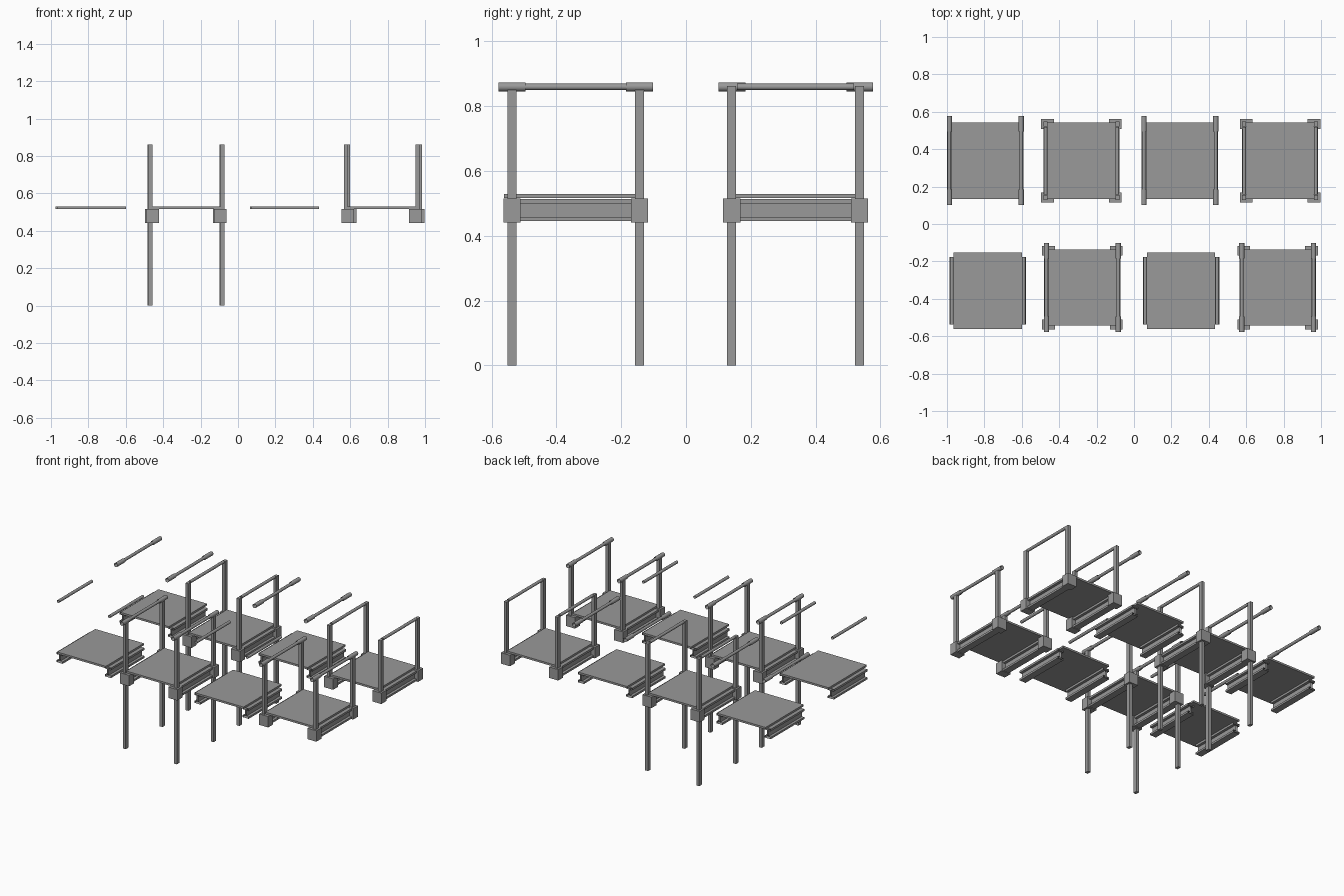
import bpy, bmesh
from mathutils import Matrix, Vector

if "Cube" in bpy.data.objects:
    bpy.data.objects.remove(bpy.data.objects["Cube"], do_unlink=True)

steel = bpy.data.materials.new("steel_grey")
steel.use_nodes = True
GREY = (0.32, 0.32, 0.32, 1)
steel.diffuse_color = GREY
steel.node_tree.nodes["Principled BSDF"].inputs["Base Color"].default_value = GREY

RAIL_Z = 0.859
SIDES = (-1, 1)


def finish(name, bm, smooth=False):
    bmesh.ops.recalc_face_normals(bm, faces=bm.faces)
    mesh = bpy.data.meshes.new(name)
    bm.to_mesh(mesh)
    bm.free()
    mesh.materials.append(steel)
    for face in mesh.polygons:
        face.use_smooth = smooth
    obj = bpy.data.objects.new(name, mesh)
    bpy.context.collection.objects.link(obj)


def box(name, centre, size):
    bm = bmesh.new()
    matrix = Matrix.Translation(centre) @ Matrix.Diagonal((*size, 1))
    bmesh.ops.create_cube(bm, size=1, matrix=matrix)
    finish(name, bm)


def tube(name, x, y, length, radius):
    # Open-ended round tube running along y
    bm = bmesh.new()
    matrix = Matrix.Translation((x, y, RAIL_Z)) @ Matrix.Rotation(1.5708, 4, "X")
    bmesh.ops.create_cone(bm, cap_ends=False, segments=16, radius1=radius,
                          radius2=radius, depth=length, matrix=matrix)
    finish(name, bm, smooth=True)


def beam(name, x, y):
    # Open-ended I section running along y
    w, t, bottom, low, high, top = 0.023, 0.005, 0.445, 0.458, 0.499, 0.513
    half = [(w, bottom), (w, low), (t, low), (t, high), (w, high), (w, top)]
    outline = half + [(-a, b) for a, b in reversed(half)]
    bm = bmesh.new()
    ends = [[bm.verts.new((x + a, y + 0.18 * s, b)) for a, b in outline] for s in SIDES]
    for i in range(len(outline)):
        j = (i + 1) % len(outline)
        bm.faces.new((ends[0][i], ends[0][j], ends[1][j], ends[1][i]))
    finish(name, bm)


def module(name, x, y, posts, legs, long_rail):
    box(name + "_deck_plate", (x, y, 0.522), (0.364, 0.408, 0.013))
    for side in SIDES:
        tag = name + ("_left" if side > 0 else "_right")
        beam(tag + "_beam", x + side * 0.181, y)

        # Handrail, either short or long with end sleeves
        rail_x = x + side * 0.192
        tube(tag + "_rail", rail_x, y, 0.46 if long_rail else 0.36, 0.0098)
        if long_rail:
            for end in SIDES:
                tube(tag + "_rail_sleeve", rail_x, y + end * 0.197, 0.083, 0.014)

        # Corner blocks and uprights
        if posts:
            foot = 0 if legs else 0.5
            for end in SIDES:
                corner_y = y + end * 0.197
                box(tag + "_corner_block", (x + side * 0.181, corner_y, 0.478),
                    (0.068, 0.053, 0.074))
                box(tag + "_post", (rail_x, corner_y, (foot + 0.862) / 2),
                    (0.021, 0.028, 0.862 - foot))


# Two rows of four platform modules
module("front_bay_1", -0.782, -0.357, False, False, False)
module("front_bay_2", -0.276, -0.34, True, True, True)
module("front_bay_3", 0.252, -0.357, False, False, False)
module("front_bay_4", 0.768, -0.34, True, False, True)
module("back_bay_1", -0.795, 0.339, False, False, True)
module("back_bay_2", -0.281, 0.338, True, True, False)
module("back_bay_3", 0.245, 0.339, False, False, True)
module("back_bay_4", 0.781, 0.338, True, False, False)
